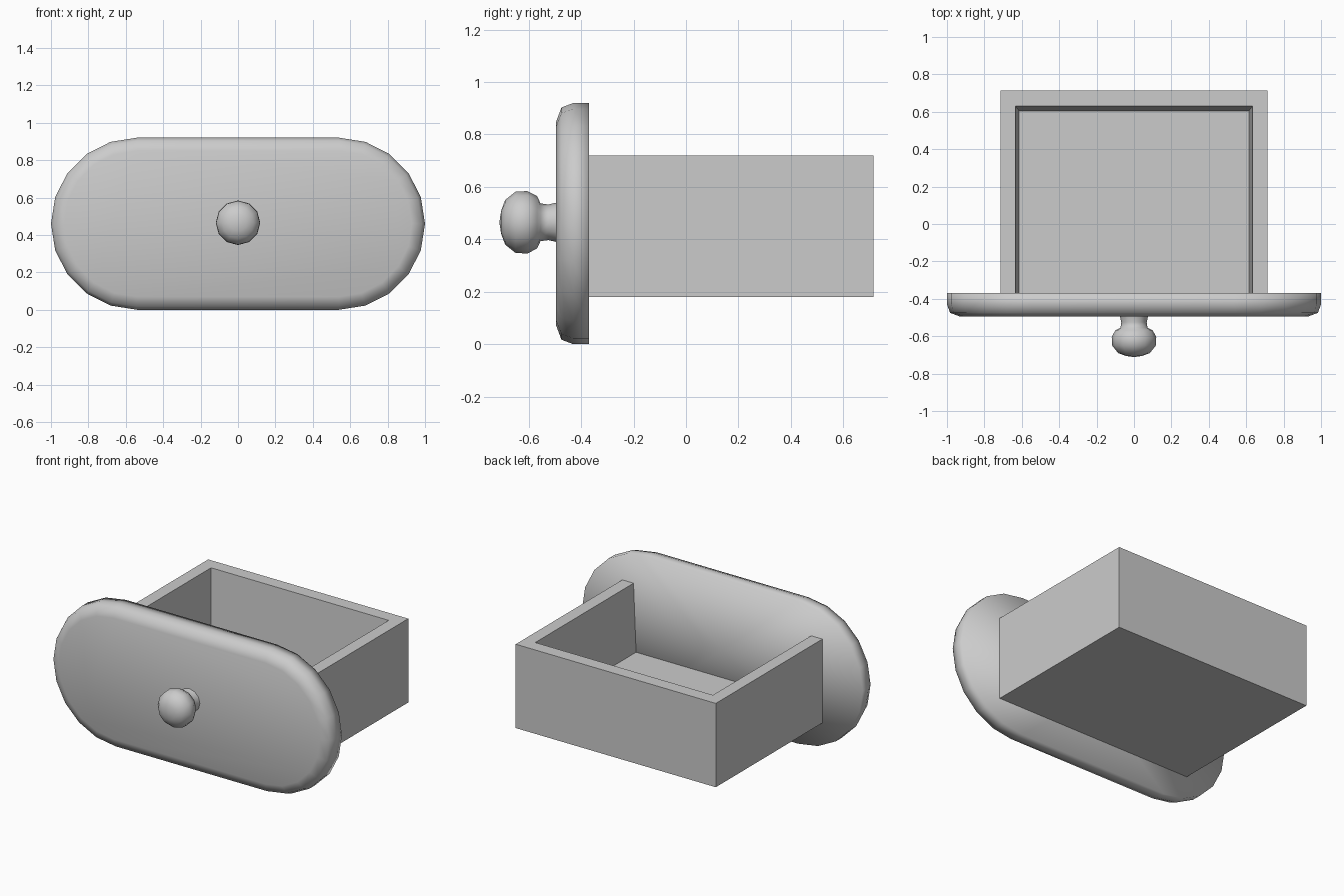
import bpy, bmesh
from math import sin, cos, pi

cube = bpy.data.objects.get("Cube")
if cube:
    bpy.data.objects.remove(cube, do_unlink=True)

GREY = (0.6, 0.6, 0.6, 1)
mat = bpy.data.materials.new("plain grey")
mat.use_nodes = True
mat.diffuse_color = GREY
mat.node_tree.nodes["Principled BSDF"].inputs["Base Color"].default_value = GREY

MID_Z = 0.46


def finish(name, bm, smooth):
    bmesh.ops.recalc_face_normals(bm, faces=bm.faces)
    mesh = bpy.data.meshes.new(name)
    bm.to_mesh(mesh)
    bm.free()
    mesh.materials.append(mat)
    for poly in mesh.polygons:
        poly.use_smooth = smooth
    obj = bpy.data.objects.new(name, mesh)
    bpy.context.collection.objects.link(obj)
    return obj


def bridge(bm, rings, closed=True):
    """Join consecutive rings of vertices with quads."""
    for a, b in zip(rings, rings[1:]):
        n = len(a)
        for i in range(n if closed else n - 1):
            j = (i + 1) % n
            bm.faces.new((a[i], a[j], b[j], b[i]))


def stadium(bm, y, r, half):
    """Ring with two round ends, five segments per quarter turn."""
    ring = []
    for side in (1, -1):
        for i in range(11):
            a = side * pi / 2 - pi / 2 + pi - side * pi / 2 + (i - 5) * pi / 10
            a = (i - 5) * pi / 10 + (0 if side > 0 else pi)
            ring.append(bm.verts.new((side * half + r * cos(a), y, MID_Z + r * sin(a))))
    return ring


# Front panel: rounded plate with a softened front rim
bm = bmesh.new()
rings = [stadium(bm, y, r, 0.54) for y, r in
         ((-0.37, 0.46), (-0.43, 0.46), (-0.475, 0.443), (-0.495, 0.39))]
bridge(bm, rings)
bm.faces.new(rings[-1])
hub = bm.verts.new((0, -0.37, MID_Z))
back = rings[0]
for i in range(len(back)):
    bm.faces.new((back[i], back[i - 1], hub))
finish("front_panel", bm, True)

# Knob: waisted stem and flattened ball, turned around the y axis
bm = bmesh.new()
SIDES = 12
profile = ((-0.49, 0.076), (-0.525, 0.068), (-0.555, 0.072), (-0.568, 0.1),
           (-0.605, 0.119), (-0.65, 0.117), (-0.69, 0.085), (-0.705, 0.045))
rings = [[bm.verts.new((r * sin(2 * pi * i / SIDES), y, MID_Z + 0.005 + r * cos(2 * pi * i / SIDES)))
          for i in range(SIDES)] for y, r in profile]
bridge(bm, rings)
tip = bm.verts.new((0, -0.712, MID_Z + 0.005))
for i in range(SIDES):
    bm.faces.new((rings[-1][i - 1], rings[-1][i], tip))
finish("knob", bm, True)

# Drawer box: three walls and a floor, inner faces slightly tapered
bm = bmesh.new()
rings = []
for half, rear, z in ((0.713, 0.715, 0.18), (0.713, 0.715, 0.72),
                      (0.633, 0.63, 0.72), (0.615, 0.605, 0.28)):
    corners = ((-half, -0.372), (-half, rear), (half, rear), (half, -0.372))
    rings.append([bm.verts.new((x, y, z)) for x, y in corners])
bridge(bm, rings, closed=False)
bm.faces.new(rings[0])
bm.faces.new(rings[-1])
finish("drawer_box", bm, False)
